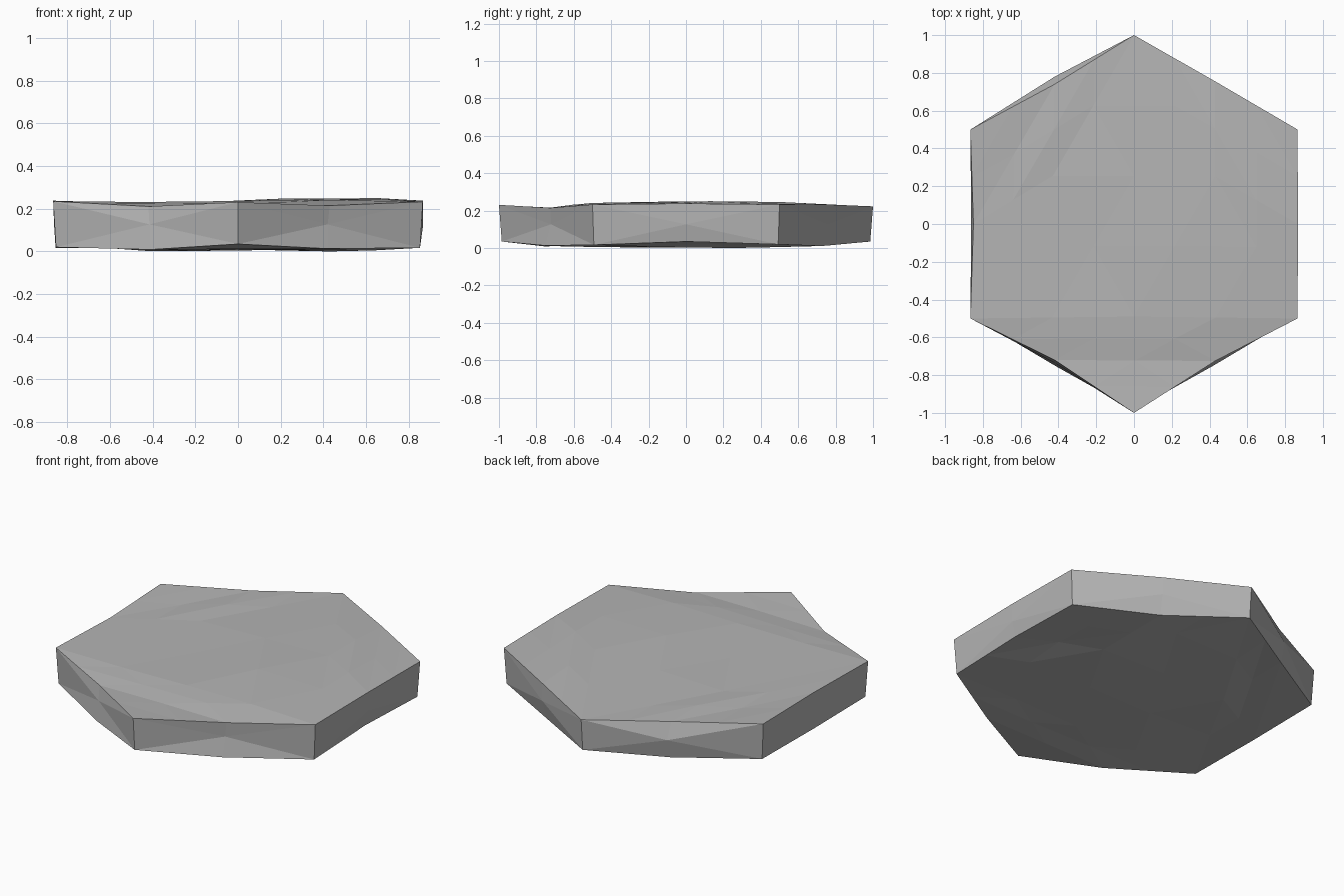
import bpy, bmesh, math, random

random.seed(4)
cube = bpy.data.objects.get("Cube")
if cube:
    bpy.data.objects.remove(cube)

# Plain grey stone
stone = bpy.data.materials.new("grey_stone")
stone.use_nodes = True
grey = (0.46, 0.46, 0.46, 1)
stone.diffuse_color = grey
shader = stone.node_tree.nodes["Principled BSDF"]
shader.inputs["Base Color"].default_value = grey
shader.inputs["Roughness"].default_value = 0.9

bm = bmesh.new()


def ring(corner_radius, corner_z, mids):
    """Hexagon outline: six corners alternating with worn edge midpoints."""
    verts = []
    for i in range(6):
        a = math.radians(60 * i - 90)
        verts.append(bm.verts.new((corner_radius * math.cos(a), corner_radius * math.sin(a), corner_z[i])))
        verts.append(bm.verts.new(mids[i]))
    return verts


def split_tri(a, ab, b, bc, c, ca):
    """Triangle cut into four through its edge midpoints."""
    return [bm.faces.new(t) for t in ((a, ab, ca), (ab, b, bc), (ca, bc, c), (ab, bc, ca))]


def slab_face(r, inner):
    """Hexagon as one large triangle with three corner triangles."""
    m0, m1, m2 = [bm.verts.new(p) for p in inner]
    split_tri(r[2], m0, r[6], m1, r[10], m2)
    split_tri(r[2], r[3], r[4], r[5], r[6], m0)
    split_tri(r[6], r[7], r[8], r[9], r[10], m1)
    split_tri(r[10], r[11], r[0], r[1], r[2], m2)


# Upper and lower outlines, counterclockwise from the front corner
top = ring(1.0, (0.236, 0.238, 0.238, 0.228, 0.243, 0.24),
           ((0.43, -0.725, 0.22), (0.868, 0, 0.243), (0.43, 0.755, 0.238),
            (-0.42, 0.74, 0.23), (-0.85, 0, 0.236), (-0.42, -0.72, 0.216)))
bottom = ring(0.985, (0.04, 0.022, 0.025, 0.04, 0.025, 0.025),
              ((0.42, -0.75, 0.018), (0.85, 0, 0.04), (0.42, 0.725, 0.016),
               (-0.42, 0.75, 0.018), (-0.855, 0, 0.022), (-0.41, -0.755, 0.014)))
slab_face(top, ((0.43, 0.255, 0.256), (-0.43, 0.255, 0.236), (0, -0.49, 0.243)))
slab_face(bottom, ((0.43, 0.25, 0.01), (-0.43, 0.25, 0.014), (0, -0.49, 0.012)))

# Chipped walls: each side fans out from a point in its middle
chips = ((0.42, -0.722), (0.868, 0), (0.43, 0.755), (-0.42, 0.78), (-0.862, 0), (-0.415, -0.738))
for i, (x, y) in enumerate(chips):
    a, m, b = 2 * i, 2 * i + 1, (2 * i + 2) % 12
    centre = bm.verts.new((x, y, 0.132))
    loop = [bottom[a], bottom[m], bottom[b], top[b], top[m], top[a]]
    for j in range(6):
        bm.faces.new((loop[j], loop[(j + 1) % 6], centre))

# Finer facets, with slight unevenness across the two broad faces
bmesh.ops.recalc_face_normals(bm, faces=bm.faces)
old = set(bm.verts)
bmesh.ops.subdivide_edges(bm, edges=bm.edges[:], cuts=1, use_grid_fill=True)
bmesh.ops.triangulate(bm, faces=[f for f in bm.faces if len(f.verts) > 3])
bm.normal_update()
for v in bm.verts:
    if v not in old and all(abs(f.normal.z) > 0.9 for f in v.link_faces):
        v.co.z += random.uniform(-0.007, 0.007)
lowest = min(v.co.z for v in bm.verts)
for v in bm.verts:
    v.co.z -= lowest
bmesh.ops.recalc_face_normals(bm, faces=bm.faces)

mesh = bpy.data.meshes.new("stone_slab")
bm.to_mesh(mesh)
bm.free()
mesh.materials.append(stone)
slab = bpy.data.objects.new("stone_slab", mesh)
bpy.context.collection.objects.link(slab)
